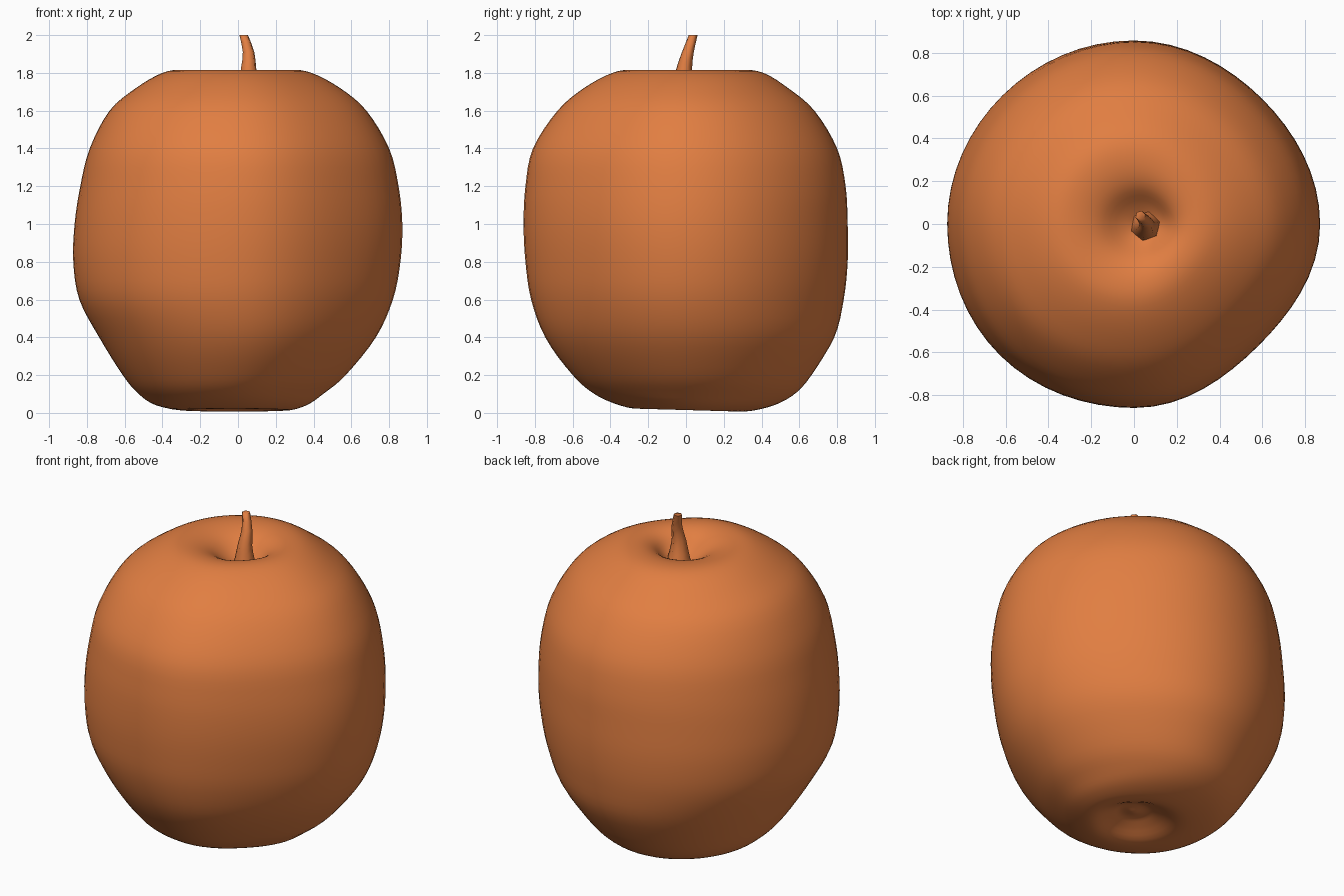
import bpy, bmesh, math
from mathutils import Vector

if "Cube" in bpy.data.objects:
    bpy.data.objects.remove(bpy.data.objects["Cube"])

skin = bpy.data.materials.new("warm orange")
skin.diffuse_color = (0.753, 0.209, 0.054, 1)
skin.use_nodes = True
skin.node_tree.nodes["Principled BSDF"].inputs["Base Color"].default_value = skin.diffuse_color


def spline(rows, steps):
    """Catmull-Rom through rows of numbers."""
    out = []
    n = len(rows)
    for i in range(n - 1):
        p = [rows[max(0, min(n - 1, i + k))] for k in (-1, 0, 1, 2)]
        for s in range(steps):
            t = s / steps
            out.append([0.5 * (2 * b + (c - a) * t + (2 * a - 5 * b + 4 * c - d) * t * t
                               + (3 * b - a - 3 * c + d) * t ** 3)
                        for a, b, c, d in zip(*p)])
    out.append(list(rows[-1]))
    return out


def loft(name, rings, angle):
    """Skin a list of closed rings and cap both ends."""
    bm = bmesh.new()
    loops = [[bm.verts.new(co) for co in ring] for ring in rings]
    n = len(loops[0])
    for lo, hi in zip(loops, loops[1:]):
        for i in range(n):
            j = (i + 1) % n
            bm.faces.new((lo[i], lo[j], hi[j], hi[i]))
    bm.faces.new(loops[0][::-1])
    bm.faces.new(loops[-1])
    bmesh.ops.recalc_face_normals(bm, faces=bm.faces[:])
    mesh = bpy.data.meshes.new(name)
    bm.to_mesh(mesh)
    bm.free()
    mesh.materials.append(skin)
    obj = bpy.data.objects.new(name, mesh)
    bpy.context.collection.objects.link(obj)
    bpy.ops.object.select_all(action='DESELECT')
    obj.select_set(True)
    bpy.context.view_layer.objects.active = obj
    bpy.ops.object.shade_smooth_by_angle(angle=math.radians(angle))
    return obj


# Fruit: height, then reach to left, right, front and back
sections = [
    (0.075, 0.01, 0.01, 0.01, 0.01),
    (0.085, 0.08, 0.08, 0.08, 0.08),
    (0.06, 0.15, 0.14, 0.15, 0.15),
    (0.015, 0.27, 0.25, 0.25, 0.27),
    (0.04, 0.43, 0.36, 0.38, 0.43),
    (0.10, 0.525, 0.45, 0.50, 0.56),
    (0.20, 0.61, 0.57, 0.605, 0.66),
    (0.40, 0.735, 0.73, 0.745, 0.785),
    (0.60, 0.84, 0.82, 0.82, 0.835),
    (0.80, 0.872, 0.86, 0.85, 0.856),
    (1.00, 0.865, 0.87, 0.86, 0.856),
    (1.20, 0.835, 0.85, 0.85, 0.845),
    (1.40, 0.785, 0.80, 0.81, 0.80),
    (1.60, 0.68, 0.68, 0.68, 0.68),
    (1.72, 0.54, 0.54, 0.54, 0.54),
    (1.80, 0.40, 0.39, 0.39, 0.41),
    (1.815, 0.29, 0.28, 0.28, 0.29),
    (1.785, 0.17, 0.20, 0.18, 0.18),
    (1.71, 0.06, 0.13, 0.09, 0.09),
    (1.66, -0.03, 0.05, 0.01, 0.01),
]
# Fullness of the four diagonals: back right, back left, front left, front right
DIAGONAL = (-0.03, -0.008, 0.014, -0.06)
SIDES = 64


def fruit_ring(row):
    z, left, right, front, back = row
    cx, rx = (right - left) / 2, (right + left) / 2
    cy, ry = (back - front) / 2, (back + front) / 2
    ring = []
    for i in range(SIDES):
        a = 2 * math.pi * i / SIDES
        k = 1 + DIAGONAL[int(4 * i / SIDES)] * math.sin(2 * a) ** 2
        x, y = cx + rx * k * math.cos(a), cy + ry * k * math.sin(a)
        # the base tilts up slightly toward the front
        tilt = max(0, 1 - z / 0.3) * -0.03 * y
        ring.append(Vector((x, y, max(0.004, z + tilt))))
    return ring


loft("fruit", [fruit_ring(r) for r in spline(sections, 4)], 80)

# Stem: x, y, z and radius along a leaning, tapering path
path = [
    (0.055, -0.010, 1.66, 0.078),
    (0.056, -0.012, 1.74, 0.058),
    (0.056, -0.010, 1.82, 0.043),
    (0.056, 0.010, 1.91, 0.032),
    (0.030, 0.038, 2.00, 0.024),
]
stem_rings = [[Vector((x + r * math.cos(a), y + r * math.sin(a), z))
               for a in (math.radians(18 + 60 * i) for i in range(6))]
              for x, y, z, r in spline(path, 2)]
loft("stem", stem_rings, 65)
